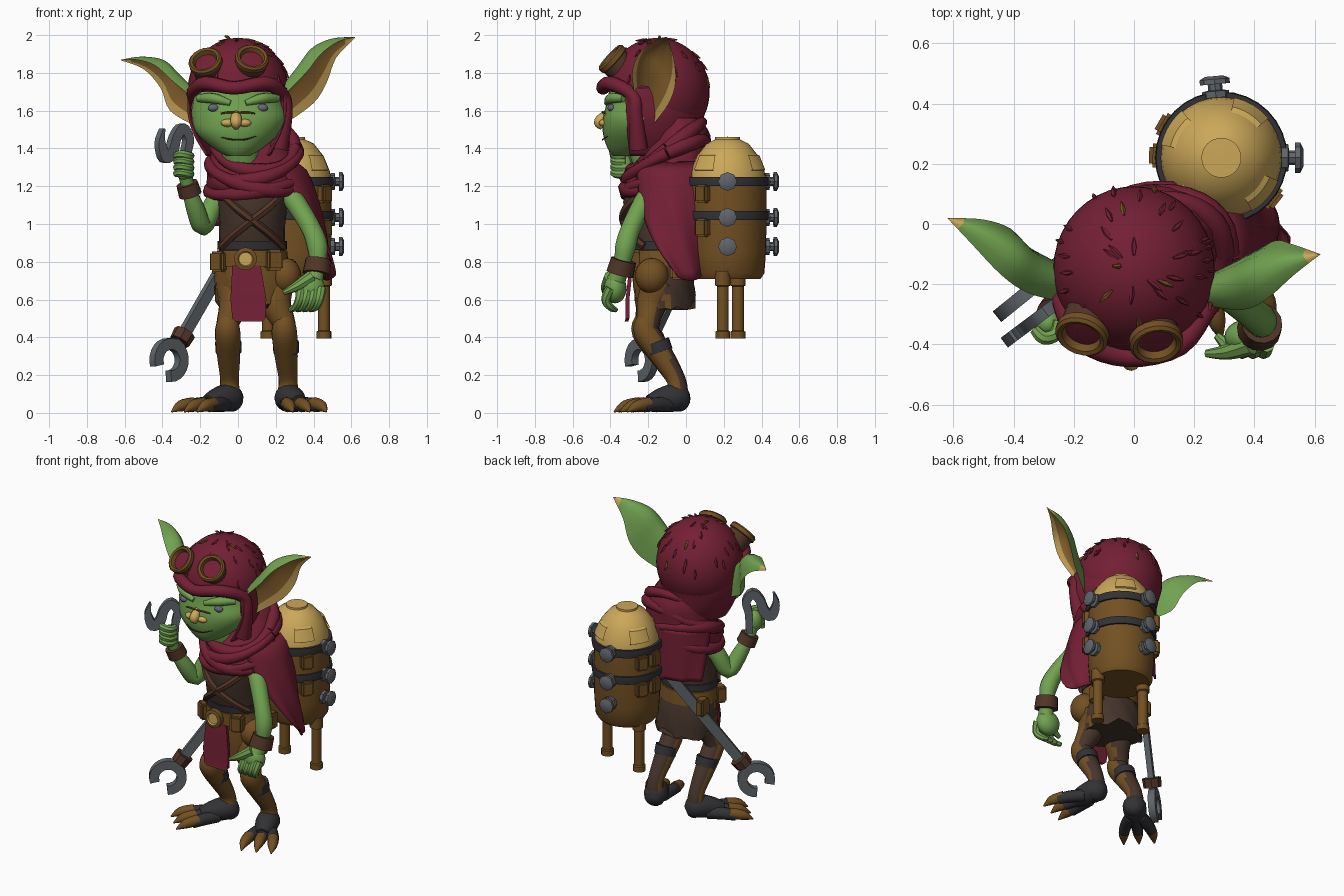
import bpy, bmesh, math, random
from math import sin, cos, pi, radians
from mathutils import Vector, Matrix

if "Cube" in bpy.data.objects:
    bpy.data.objects.remove(bpy.data.objects["Cube"])
random.seed(4)
M, made = {}, []
for name, col in dict(crimson=(.17, .014, .034), green=(.165, .36, .08), gold=(.6, .39, .1),
                      bronze=(.17, .08, .016), dark_leather=(.062, .036, .025), red_leather=(.085, .035, .02),
                      steel=(.115, .13, .145), black_iron=(.032, .032, .037), ear_tan=(.29, .145, .032),
                      eye_violet=(.13, .13, .2)).items():
    m = bpy.data.materials.new(name)
    m.use_nodes = True
    m.diffuse_color = (*col, 1)
    m.node_tree.nodes["Principled BSDF"].inputs["Base Color"].default_value = (*col, 1)
    M[name] = m


def make(name, bm, *mats):
    bmesh.ops.remove_doubles(bm, verts=bm.verts, dist=.0002)
    bmesh.ops.recalc_face_normals(bm, faces=bm.faces)
    me = bpy.data.meshes.new(name)
    bm.to_mesh(me)
    bm.free()
    for m in mats:
        me.materials.append(M[m])
    ob = bpy.data.objects.new(name, me)
    bpy.context.collection.objects.link(ob)
    made.append(ob)
    return ob


def back_colour(ob, mat, limit):
    """Give the faces turned to the back a second colour."""
    ob.data.materials.append(M[mat])
    for f in ob.data.polygons:
        f.material_index = int(f.normal.y > limit)


def spline(pts, n=4):
    """Catmull-Rom through tuples of any length."""
    out, p = [], [pts[0], *pts, pts[-1]]
    for i in range(1, len(p) - 2):
        for k in range(n):
            t = k / n
            out.append([.5 * (2*b + (c-a)*t + (2*a-5*b+4*c-d)*t*t + (3*b-a-3*c+d)*t**3)
                        for a, b, c, d in zip(*p[i-1:i+3])])
    return out + [list(pts[-1])]


def skin(bm, rings, closed=True, cap=True, index=lambda i, j: 0):
    vs = [[bm.verts.new(p) for p in r] for r in rings]
    n = len(vs[0])
    for i in range(len(vs) - 1):
        for j in range(n if closed else n - 1):
            k = (j + 1) % n
            bm.faces.new((vs[i][j], vs[i][k], vs[i+1][k], vs[i+1][j])).material_index = index(i, j)
    if cap:
        bm.faces.new(vs[0])
        bm.faces.new(vs[-1])


def sheet(name, rows, mat):
    """Open cloth from a grid of points."""
    bm = bmesh.new()
    skin(bm, rows, closed=False, cap=False)
    make(name, bm, mat).modifiers.new("thickness", 'SOLIDIFY').thickness = .012


def tube(name, pts, mat, sides=10, n=4):
    """Limb or strap through (x, y, z, radius) points."""
    p = spline(pts, n)
    c = [Vector(q[:3]) for q in p]
    nrm, rings = None, []
    for i, q in enumerate(p):
        t = (c[min(i+1, len(c)-1)] - c[max(i-1, 0)]).normalized()
        nrm = t.orthogonal() if nrm is None else nrm - t * nrm.dot(t)
        nrm.normalize()
        b = t.cross(nrm)
        rings.append([c[i] + max(q[3], .001) * (nrm*cos(a) + b*sin(a)) for a in [2*pi*k/sides for k in range(sides)]])
    bm = bmesh.new()
    skin(bm, rings)
    return make(name, bm, mat)


def loft(name, rings, mat, wob=0, freq=7, n=32, ragged=0):
    """Stack of horizontal ovals: (z, centre x, half width, front y, back y)."""
    out = []
    for z, cx, rx, f, b in spline(rings):
        ring = [(2*pi*k/n, 1 + wob * sin(freq*2*pi*k/n + z*30)) for k in range(n)]
        out.append([(cx + rx*w*cos(a), (f+b)/2 + (b-f)/2*w*sin(a), z) for a, w in ring])
    if ragged:
        out[0] = [(x, y, z + random.uniform(-ragged, ragged)) for x, y, z in out[0]]
    bm = bmesh.new()
    skin(bm, out)
    return make(name, bm, mat)


def lathe(name, prof, mats, loc, aim=None, a0=0, a1=2*pi, n=32, index=lambda i: 0):
    q = Vector(aim).to_track_quat('Z', 'Y') if aim else Matrix.Identity(3)
    arc = [a0 + (a1-a0)*k/n for k in range(n + 1)]
    bm = bmesh.new()
    skin(bm, [[Vector(loc) + q @ Vector((r*cos(a), r*sin(a), z)) for a in arc] for r, z in prof],
         closed=False, cap=False, index=lambda i, j: index(i))
    return make(name, bm, *mats)


def ball(name, loc, scale, mat):
    bm = bmesh.new()
    bmesh.ops.create_uvsphere(bm, u_segments=20, v_segments=12, radius=1,
                              matrix=Matrix.LocRotScale(loc, None, scale))
    return make(name, bm, mat)


def box(name, loc, size, mat, turn=0):
    bm = bmesh.new()
    bmesh.ops.create_cube(bm, size=1, matrix=Matrix.LocRotScale(loc, Matrix.Rotation(turn, 3, 'Z'), size))
    bmesh.ops.bevel(bm, geom=bm.edges[:], offset=.012, segments=2, affect='EDGES')
    return make(name, bm, mat)


def bar(name, c, u, v, pts, thick):
    """Flat steel bar in the plane of u and v through (along u, along v, half width) points."""
    c, u, v = Vector(c), Vector(u).normalized(), Vector(v).normalized()
    o, rings = u.cross(v) * thick/2, []
    for i, (s, t, w) in enumerate(pts):
        a, b = pts[max(i-1, 0)], pts[min(i+1, len(pts)-1)]
        d = Vector((b[0]-a[0], b[1]-a[1])).normalized()
        p, side = c + u*s + v*t, (v*d.x - u*d.y) * w
        rings.append([p + side + o, p - side + o, p - side - o, p + side - o])
    bm = bmesh.new()
    skin(bm, rings)
    make(name, bm, "steel")


# Torso, skirt and belts
loft("torso", [(.7, .08, .17, -.26, 0), (.85, .075, .175, -.28, 0), (1, .075, .175, -.32, .01),
               (1.15, .08, .19, -.33, .03), (1.25, .08, .17, -.28, .03)], "dark_leather", n=24)
back_colour(loft("skirt", [(.57, .08, .195, -.27, .05), (.7, .08, .205, -.28, .04), (.84, .075, .18, -.28, .01)],
                 "bronze", .03, 9, ragged=.03), "dark_leather", -.1)
loft("belt", [(.775, .075, .195, -.3, .03), (.86, .075, .185, -.3, .02)], "bronze")
loft("belt_upper", [(.865, .075, .185, -.298, .014), (.91, .075, .184, -.305, .014)], "black_iron")
lathe("buckle", [(.06, -.02), (.06, .02), (.04, .025), (.035, .015), (0, .015)], ["bronze", "gold"],
      (.04, -.31, .815), (0, -1, 0), index=lambda i: int(i > 1))
for s in (-1, 1):
    tube("chest_strap", [(.075 - s*.17, -.23, 1.17, .022), (.075 - s*.09, -.312, 1.09, .022), (.075, -.332, 1.02, .022),
                         (.075 + s*.1, -.287, .94, .022), (.075 + s*.16, -.22, .88, .022)], "red_leather", 6)
ball("side_pouch", (.25, -.18, .725), (.085, .09, .095), "bronze")
for x, y, z, t in ((-.1, -.22, .8, .6), (.19, -.28, .81, .3), (.27, -.04, .76, 1.5), (-.1, -.03, .78, 1.6)):
    box("pouch", (x, y, z), (.085, .07, .11), "bronze", -t if x < 0 else t)
bm = bmesh.new()
skin(bm, [[(x0, y, z), (x1, y, z), (x1, y + .02, z), (x0, y + .02, z)] for x0, x1, y, z in
          ((-.03, .12, -.3, .78), (-.04, .15, -.32, .6), (-.03, .145, -.32, .5), (-.01, .13, -.325, .485))])
make("loincloth", bm, "crimson")

# Legs and clawed feet
for side, hip, knee, ankle, tip in (
        ("right", (-.02, -.13), (-.055, -.21), (-.045, -.05), (-.275, -.28)),
        ("left", (.2, -.13), (.245, -.2), (.265, -.05), (.375, -.335))):
    back_colour(tube(side + "_thigh", [(*hip, .7, .1), (hip[0], hip[1]-.05, .58, .082), (*knee, .47, .06), (*knee, .4, .058)],
                     "bronze", 14), "dark_leather", .4)
    mx, my = (knee[0]+ankle[0])/2, (knee[1]+ankle[1])/2
    back_colour(tube(side + "_shin", [(knee[0], knee[1]-.01, .5, .05), (knee[0], knee[1]-.01, .43, .068), (mx, my, .3, .062),
                                      (*ankle, .17, .05), (*ankle, .08, .064)], "bronze", 14), "dark_leather", .45)
    tube(side + "_shin_band", [(mx-.002, my-.03, .375, .07), (mx, my-.01, .32, .068)], "black_iron", 14)
    d = Vector((tip[0]-ankle[0], tip[1]-ankle[1], 0))
    w = Vector((-d.y, d.x, 0)).normalized()
    o = Vector((*ankle, 0))
    def at(f, g, z, r):
        return (*(o + d*f + w*g + Vector((0, 0, z))), r)
    tube(side + "_foot", [at(-.2, 0, .05, .03), at(-.12, 0, .06, .06), at(.03, 0, .08, .074),
                          at(.3, 0, .066, .064), at(.5, 0, .05, .046)], "black_iron", 14)
    for g in (-1, 0, 1):
        tube(side + "_toe", [at(.2, g*.03, .045, .04), at(.5, g*.065, .045, .038), at(.72, g*.085, .034, .032)], "black_iron")
        tube(side + "_claw", [at(.6, g*.076, .05, .034), at(.85, g*.09, .036, .03), at(1.04, g*.095, .006, .004)], "bronze")

# Arms, bracers and hands
tube("right_arm", [(-.04, -.12, 1.22, .06), (-.13, -.15, 1.1, .055), (-.185, -.19, .99, .052), (-.225, -.25, 1.08, .05),
                   (-.265, -.3, 1.2, .036), (-.28, -.32, 1.27, .04)], "green", 14)
tube("right_bracer", [(-.252, -.285, 1.155, .062), (-.27, -.305, 1.215, .058)], "red_leather", 14)
ball("right_palm", (-.285, -.33, 1.3), (.05, .05, .07), "green")
for k in range(4):
    z = 1.265 + k*.032
    tube("right_finger", [(-.25, -.32, z, .02), (-.26, -.365, z, .023), (-.3, -.378, z + .008, .023), (-.33, -.35, z, .018)], "green", 8)
tube("left_arm", [(.22, -.15, 1.22, .06), (.3, -.22, 1.12, .055), (.385, -.29, .98, .052), (.42, -.32, .88, .055),
                  (.42, -.34, .78, .042), (.4, -.37, .7, .05)], "green", 14)
tube("left_bracer", [(.425, -.33, .81, .068), (.415, -.35, .735, .074)], "red_leather", 14)
ball("left_palm", (.38, -.375, .66), (.08, .06, .08), "green")
tube("left_thumb", [(.39, -.4, .72, .035), (.31, -.425, .67, .026), (.24, -.43, .635, .013)], "green", 8)
for k in range(4):
    x = .335 + k*.035
    tube("left_finger", [(x, -.4, .66, .028), (x - .01, -.425, .6, .024), (x - .03, -.4, .56, .021), (x - .06, -.37, .545, .013)], "green", 8)

# Head and face
tube("neck", [(.04, -.14, 1.2, .1), (0, -.22, 1.45, .1)], "green", 16)
loft("face", [(1.36, 0, .06, -.385, -.26), (1.4, 0, .13, -.415, -.16), (1.48, 0, .22, -.44, -.08), (1.56, .01, .255, -.44, -.03),
              (1.64, 0, .242, -.42, -.03), (1.74, 0, .22, -.4, -.04)], "green")
tube("nose", [(-.01, -.41, 1.59, .02), (-.01, -.44, 1.56, .03), (-.01, -.458, 1.535, .03), (-.01, -.44, 1.51, .015)], "gold")
tube("mouth", [(-.1, -.41, 1.463, .002), (-.05, -.437, 1.45, .004), (0, -.442, 1.445, .004), (.05, -.437, 1.45, .004), (.11, -.407, 1.47, .002)], "dark_leather", 6)
for s in (-1, 1):
    ball("eye", (s*.13, -.395, 1.615), (.03, .02, .02), "eye_violet")
    ball("nostril", (-.01 + s*.045, -.433, 1.535), (.036, .027, .021), "gold")
    tube("brow", [(s*.21, -.33, 1.665, .02), (s*.13, -.395, 1.665, .028), (s*.04, -.42, 1.64, .014)], "green")
    tube("nose_wire", [(s*.09, -.428, 1.585, .005), (s*.05, -.44, 1.592, .006), (0, -.44, 1.59, .006)], "bronze", 6)


def ear(name, front, rear, side):
    """Cupped leaf between a front and a rear edge, open outwards and down."""
    back = Vector((-side*.6, .3, .75)).normalized()
    rings = []
    for p in zip(spline(front), spline(rear)):
        a, b = map(Vector, p)
        w = (a - b).length
        def arch(t, depth):
            return a.lerp(b, t) + back * w * depth * sin(pi * t**.75)
        rings.append([arch(t, .42) for t in (0, .1, .25, .4, .6, .8, 1)] + [arch(t, .34) for t in (.85, .6, .4, .2, .07)])
    bm = bmesh.new()
    skin(bm, rings, index=lambda i, j: 2 if i > 13 or j in (6, 11) else int(j > 5))
    make(name, bm, "green", "ear_tan", "gold")


ear("left_ear", [(.23, -.27, 1.67), (.36, -.285, 1.8), (.44, -.25, 1.9), (.53, -.17, 1.965), (.62, -.1, 1.99)],
    [(.25, -.17, 1.53), (.4, -.09, 1.64), (.47, -.055, 1.75), (.52, -.065, 1.88), (.619, -.1, 1.985)], 1)
ear("right_ear", [(-.23, -.26, 1.66), (-.35, -.23, 1.76), (-.44, -.17, 1.84), (-.54, -.065, 1.87), (-.62, .02, 1.87)],
    [(-.23, -.14, 1.52), (-.36, -.07, 1.6), (-.41, -.015, 1.72), (-.5, .015, 1.82), (-.619, .02, 1.866)], -1)

# Cap with tufts, hood, brim and goggles
bm = bmesh.new()
cap_c, cap_r = Vector((0, -.15, 1.7)), Vector((.268, .275, .285))
bmesh.ops.create_uvsphere(bm, u_segments=40, v_segments=28, radius=1, matrix=Matrix.LocRotScale(cap_c, None, cap_r))
bmesh.ops.delete(bm, geom=[v for v in bm.verts if v.co.z < 1.7 and v.co.y < -.25], context='VERTS')
make("cap", bm, "crimson")
sheet("hood", [[(rx*cos(a), -.21 + ry*sin(a), z) for a in [radians(-20 + 195*k/24) for k in range(25)]] for z, rx, ry in
               spline([(1.36, .17, .26), (1.46, .23, .29), (1.56, .264, .305), (1.64, .268, .32), (1.72, .264, .33)])], "crimson")
for k in range(42):
    a, e = random.uniform(0, 2*pi), random.uniform(.1, 1.3)
    nrm = Vector((cos(a)*cos(e), sin(a)*cos(e), sin(e)))
    p = cap_c + nrm * cap_r
    t = Vector((cos(a)*sin(e), sin(a)*sin(e), -cos(e))) * .03
    tube("cap_tuft", [(*(p - t), .004), (*p, .01), (*(p + t + nrm*.01), .002)], "bronze" if k % 9 == 0 else "crimson", 5, 1)
tube("cap_stem", [(-.06, -.14, 1.96, .012), (-.05, -.14, 1.985, .009), (-.07, -.14, 1.995, .005)], "bronze", 6)
tube("cap_brim", [(-.235, -.2, 1.64, .02), (-.24, -.26, 1.7, .032), (-.17, -.385, 1.745, .038), (-.02, -.44, 1.72, .036),
                  (.15, -.4, 1.745, .038), (.24, -.28, 1.68, .036), (.25, -.265, 1.57, .038), (.215, -.25, 1.4, .05)], "crimson")
for x, y, z, ax in ((-.165, -.345, 1.84, -.25), (.07, -.37, 1.855, .12)):
    lathe("goggle", [(.08, -.07), (.08, .01), (.09, .015), (.09, .04), (.08, .05), (.066, .045), (.058, .02), (0, .025)],
          ["bronze", "crimson", "red_leather"], (x, y, z), (ax, -.72, .66), n=20,
          index=lambda i: 1 if i == 6 else 2 if i == 0 else 0)

# Scarf and cape
loft("scarf", [(1.14, .09, .22, -.29, .08), (1.21, .09, .25, -.33, .11), (1.28, .085, .24, -.3, .13), (1.36, .08, .225, -.24, .13),
               (1.47, .07, .2, -.18, .125), (1.56, .05, .17, -.14, .08)], "crimson", .025, 9)
for z, rx, ry, tx, ty, r in ((1.21, .24, .21, .04, .04, .036), (1.26, .235, .215, -.05, .07, .036),
                             (1.335, .225, .205, .04, .1, .036), (1.41, .21, .185, -.01, .13, .034)):
    tube("scarf_fold", [(.09 + rx*cos(a), -.1 + ry*sin(a), z + tx*cos(a) + ty*sin(a), r * (1 + .2*sin(3*a)))
                        for a in [2*pi*k/16 for k in range(17)]], "crimson", n=2)
rows = []
for i in range(15):
    v = i / 14
    a0, a1, row = radians(-68 + 66*v**1.8), radians(170 - 20*v), []
    for j in range(33):
        u = j / 32
        a = a0 + (a1 - a0)*u
        c = cos(a)
        rx = (.23 + .2 * v**.5) * c**.6 if c > 0 else .25*c
        row.append((.08 + rx + .012*v*sin(u*30), -.07 + .21*sin(a), 1.33 - v*max(.34, .63 - 1.6*(u - .2)**2)))
    rows.append(row)
sheet("cape", rows, "crimson")

# Tank with bands, bolts, patches and legs
T = (.29, .22, 0)
lathe("tank", [(0, .71), (.175, .71), (.195, .74), (.203, .85), (.206, 1.0), (.205, 1.22), (.196, 1.28), (.163, 1.36), (.112, 1.425),
               (.066, 1.447), (.066, 1.46), (0, 1.462)], ["bronze", "gold"], T, index=lambda i: int(i > 4))
for z in (1.2, 1.02):
    lathe("tank_band", [(.19, z), (.217, z), (.22, z + .025), (.217, z + .05), (.19, z + .05)], ["black_iron"], T)
for a in (40, 130, 215, 300):
    lathe("dome_patch", [(.19, 1.28), (.204, 1.287), (.173, 1.362), (.155, 1.37)], ["gold"], T, None, radians(a), radians(a + 38), 8)
for a in (0, 95):
    d = Vector((cos(radians(a)), sin(radians(a)), 0))
    for z in (1.225, 1.035, .88):
        p = Vector(T) + d*.2 + Vector((0, 0, z))
        lathe("tank_bolt", [(.045, 0), (.045, .022), (.024, .025), (.024, .045), (.05, .045), (.05, .062), (.03, .072), (0, .072)],
              ["steel"], p, d, n=8)
for a in (-38, 150, 178):
    for z in (.98, 1.16):
        box("tank_bracket", (T[0] + .21*cos(radians(a)), T[1] + .21*sin(radians(a)), z), (.06, .08, .1), "bronze", radians(a))
for x, y in ((.455, .195), (.16, .275)):
    lathe("tank_leg", [(0, .395), (.04, .395), (.04, .43), (.032, .435), (.032, .67), (.042, .675), (.042, .75)], ["bronze"], (x, y, 0), n=14)

# Large wrench slung behind the hip, hooked one in the raised hand
head, top = Vector((-.365, -.235, .28)), Vector((.05, .1, 1))
h = (head - top).normalized()
w = h.cross(Vector((.63, -.777, 0)))
length = (head - top).length
bar("slung_handle", top, h, w, [(0, 0, .032), (length - .07, 0, .03)], .035)
arc = [radians(54 + 292*k/18 - 20) for k in range(19)]
bar("slung_jaw", head, h, w, [(.086*cos(a), .086*sin(a), .03) for a in arc], .045)
p = head - h*.15
tube("slung_collar", [(*(p - h*.03), .06), (*(p + h*.03), .056)], "red_leather", 8, 1)
bar("hand_hook", (-.345, -.33, 0), (.8, .6, 0), (0, 0, 1),
    spline([(-.07, 1.505, .006), (-.085, 1.43, .022), (-.055, 1.355, .032), (-.01, 1.385, .032), (.015, 1.46, .028),
            (.06, 1.505, .028), (.1, 1.45, .026), (.085, 1.37, .024), (.08, 1.24, .022)]), .04)

bpy.ops.object.select_all(action='DESELECT')
for ob in made:
    ob.select_set(True)
bpy.context.view_layer.objects.active = made[0]
bpy.ops.object.shade_smooth_by_angle(angle=radians(40))
